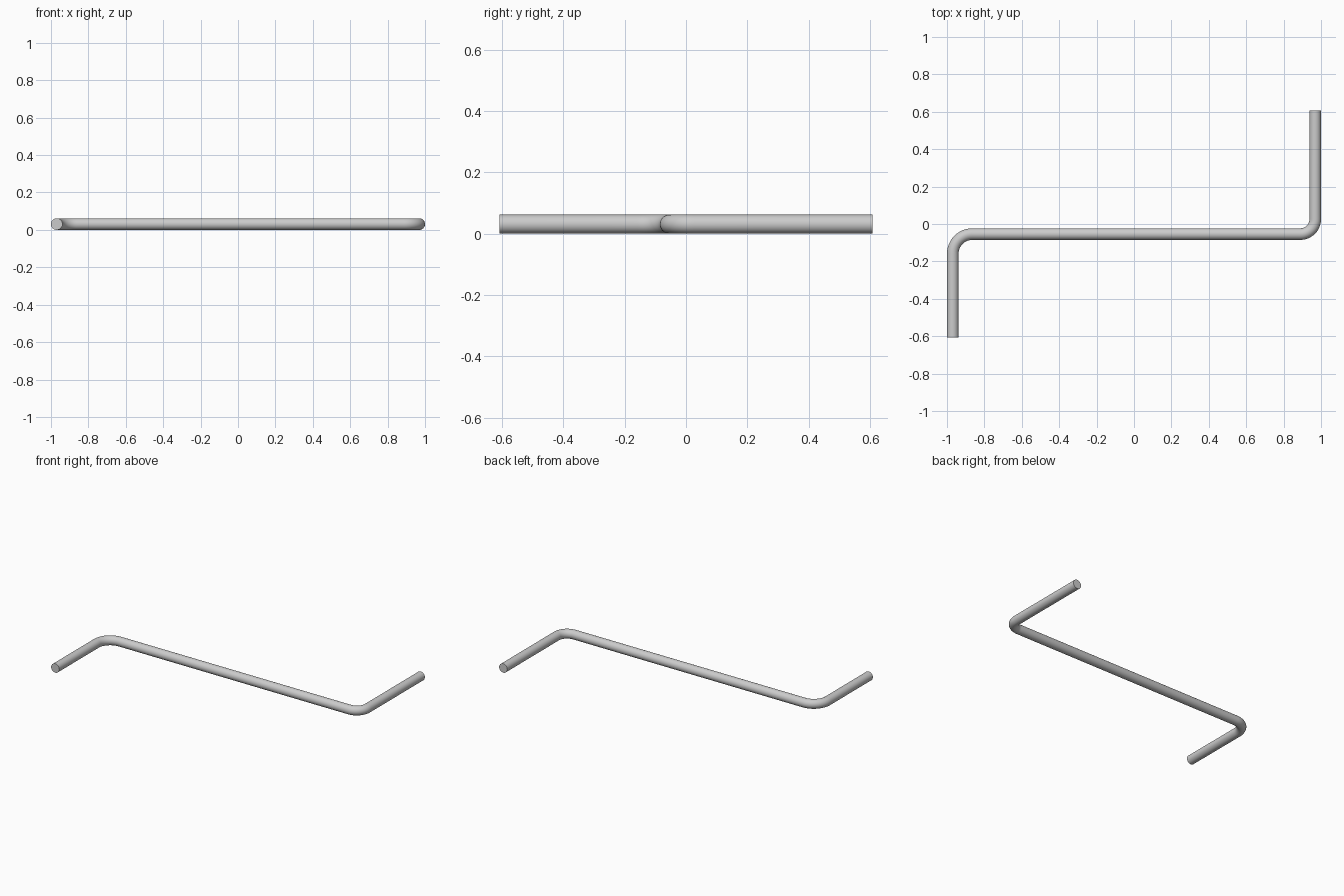
import bpy, bmesh
from math import sin, cos, pi, radians
from mathutils import Vector

if "Cube" in bpy.data.objects:
    bpy.data.objects.remove(bpy.data.objects["Cube"])

R = 0.031          # rod radius
SIDES = 32
X = 1 - R          # centre line of the two legs
Y_BAR = -0.054     # centre line of the long bar
Y_END = 0.608


def arc(cx, cy, r, a0, a1, steps=12):
    """Centre-line points of a bend, each with its travel direction."""
    s = 1 if a1 > a0 else -1
    out = []
    for i in range(steps + 1):
        a = radians(a0 + (a1 - a0) * i / steps)
        out.append((Vector((cx + r * cos(a), cy + r * sin(a), R)),
                    Vector((-sin(a) * s, cos(a) * s, 0))))
    return out


# Centre line: left leg, bend, long bar, tighter bend, right leg
RL, RR = 0.105, 0.08
up = Vector((0, 1, 0))
path = [(Vector((-X, -Y_END, R)), up)]
path += arc(-X + RL, Y_BAR - RL, RL, 180, 90)
path += arc(X - RR, Y_BAR + RR, RR, -90, 0)
path += [(Vector((X, Y_END, R)), up)]

# Sweep a round section along the centre line
bm = bmesh.new()
rings = []
for p, t in path:
    side = Vector((t.y, -t.x, 0))
    rings.append([bm.verts.new(p + side * R * cos(2 * pi * k / SIDES)
                               + Vector((0, 0, R * sin(2 * pi * k / SIDES))))
                  for k in range(SIDES)])
for a, b in zip(rings, rings[1:]):
    for k in range(SIDES):
        n = (k + 1) % SIDES
        bm.faces.new((a[k], a[n], b[n], b[k]))

# Flat end caps
bm.faces.new(rings[0])
bm.faces.new(rings[-1])
bmesh.ops.recalc_face_normals(bm, faces=bm.faces)

mesh = bpy.data.meshes.new("bent_rod")
bm.to_mesh(mesh)
bm.free()
rod = bpy.data.objects.new("bent_rod", mesh)
bpy.context.collection.objects.link(rod)
bpy.context.view_layer.objects.active = rod
rod.select_set(True)
bpy.ops.object.shade_smooth_by_angle(angle=radians(35))
